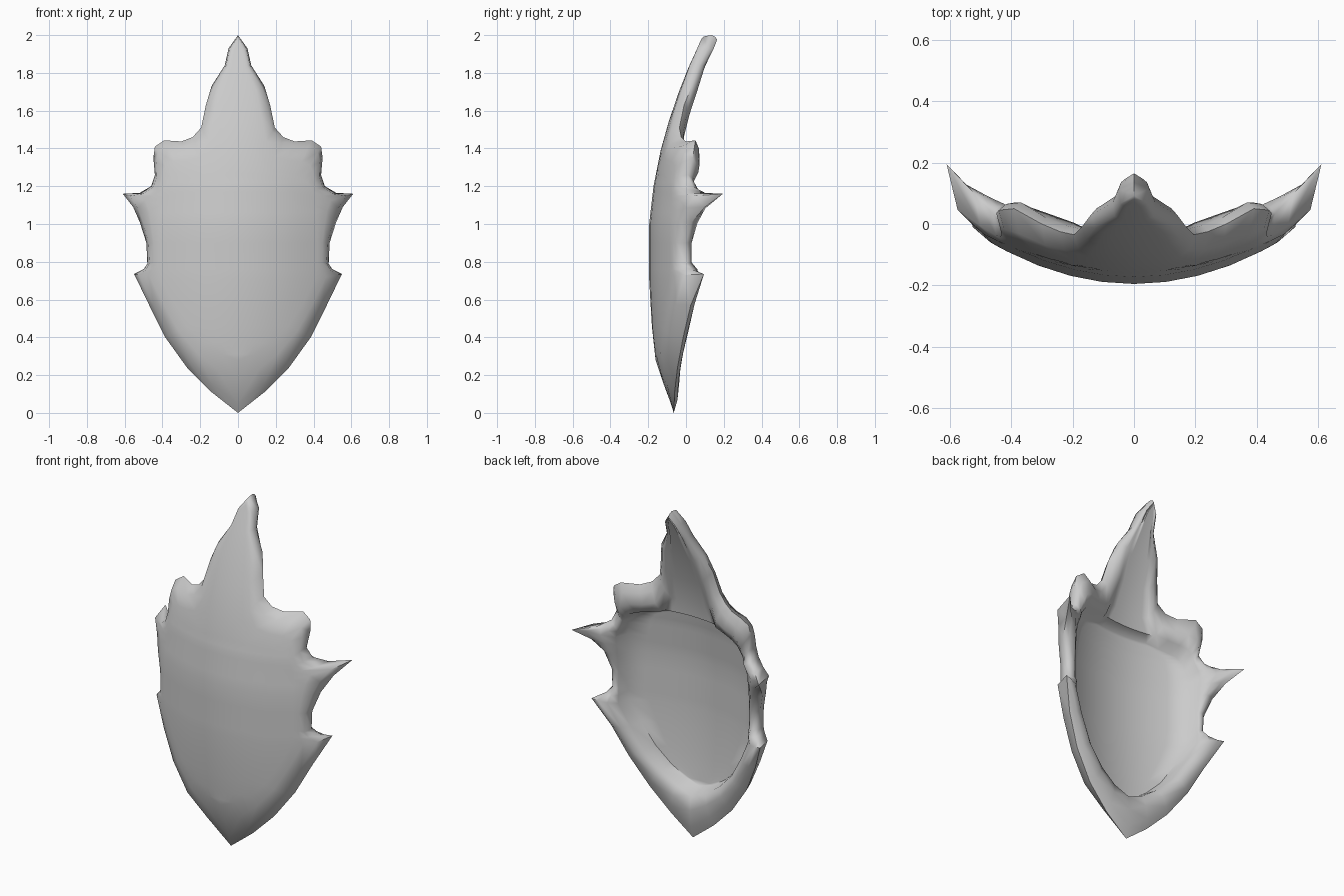
import bpy, bmesh

if "Cube" in bpy.data.objects:
    bpy.data.objects.remove(bpy.data.objects["Cube"])

# Right half of the rim, top to bottom: rim x, rim z, rim y, inner-panel x, inner-panel z
STATIONS = [
    (0, 2.0, .135, 0, 1.96), (.05, 1.93, .115, .02, 1.92), (.07, 1.84, .07, .035, 1.83),
    (.14, 1.73, .03, .07, 1.69), (.17, 1.63, -.01, .09, 1.54), (.195, 1.51, -.035, .12, 1.39),
    (.24, 1.46, -.025, .17, 1.285), (.30, 1.437, .0, .24, 1.27), (.39, 1.443, .05, .30, 1.255),
    (.44, 1.41, .045, .345, 1.24), (.448, 1.35, .035, .365, 1.22), (.44, 1.26, .01, .385, 1.20),
    (.46, 1.20, .035, .395, 1.17), (.52, 1.165, .10, .405, 1.14), (.61, 1.16, .195, .41, 1.10),
    (.555, 1.09, .10, .415, 1.06), (.52, 1.01, .03, .42, 1.0), (.485, .90, .0, .42, .90),
    (.48, .79, .0, .42, .80), (.50, .76, .03, .415, .76), (.55, .735, .095, .41, .71),
    (.47, .57, .025, .35, .59), (.385, .40, -.015, .27, .46), (.27, .24, -.045, .18, .37),
    (.14, .11, -.06, .09, .31), (0, 0, -.065, 0, .28),
]
SPIRE_ROWS = 6   # rows of the solid top spire, above the recessed back panel

# Centre line of the front face: z, y
SPINE = [(0, -.065), (.27, -.16), (.45, -.18), (.7, -.195), (1, -.195), (1.2, -.172),
         (1.4, -.132), (1.6, -.075), (1.8, 0), (1.92, .055), (2.0, .09)]


def front_y(x, z):
    """Front face: the spine line bent backwards towards the sides."""
    for (z0, y0), (z1, y1) in zip(SPINE, SPINE[1:]):
        if z <= z1:
            return y0 + (y1 - y0) * (z - z0) / (z1 - z0) + .62 * x * x
    return SPINE[-1][1]


def section(i, px, pz, py, qx, qz):
    """One row: front centre, out round the rim, back to the rear centre."""
    spire = i < SPIRE_ROWS

    def between(t):
        return qx + (px - qx) * t, qz + (pz - qz) * t
    cols = [0, .25, .5, .75, 1]
    row = [(qx * f, front_y(qx * f, qz), qz) for f in cols]
    for t, lift in ((.4, 0), (.82, .12)):         # rounded front of the rim
        x, z = between(t)
        y = front_y(x, z)
        row.append((x, y + (py - y) * lift, z))
    row.append((px, py, pz))
    for t, depth, cap in ((.75, .12, .02), (.4, .13, .03), (.1, .11, .02)):   # rolled back
        x, z = between(t)
        depth = min(depth, .09) if spire else depth
        row.append((x, min(front_y(x, z) + depth, py + cap), z))
    depth = .085 if spire else .035               # rear panel
    row += [(qx * f, front_y(qx * f, qz) + depth, qz) for f in reversed(cols)]
    return row


# Shield body
bm = bmesh.new()
rows = [[bm.verts.new(p) for p in section(i, *s)] for i, s in enumerate(STATIONS)]

# Ledge that closes the spire above the recessed panel
ledge = [bm.verts.new((v.co.x, v.co.y + .06, v.co.z + .02)) for v in rows[SPIRE_ROWS][-5:]]
ledge_row = rows[SPIRE_ROWS][:-5] + ledge


def bridge(a, b):
    for j in range(len(a) - 1):
        corners = list(dict.fromkeys((a[j], a[j + 1], b[j + 1], b[j])))
        if len(corners) > 2:
            bm.faces.new(corners)


for i in range(len(rows) - 1):
    bridge(rows[i], ledge_row if i + 1 == SPIRE_ROWS else rows[i + 1])
bridge(rows[SPIRE_ROWS][-6:], ledge_row[-6:])
bmesh.ops.remove_doubles(bm, verts=bm.verts, dist=1e-4)

# Mirrored left half
geom = bm.verts[:] + bm.edges[:] + bm.faces[:]
bmesh.ops.mirror(bm, geom=geom, axis='X', merge_dist=1e-4)
bmesh.ops.remove_doubles(bm, verts=bm.verts, dist=1e-4)
bmesh.ops.recalc_face_normals(bm, faces=bm.faces)

mesh = bpy.data.meshes.new("shield")
bm.to_mesh(mesh)
bm.free()
shield = bpy.data.objects.new("shield", mesh)
bpy.context.collection.objects.link(shield)
bpy.context.view_layer.objects.active = shield
shield.select_set(True)
bpy.ops.object.shade_smooth_by_angle(angle=1.1)
